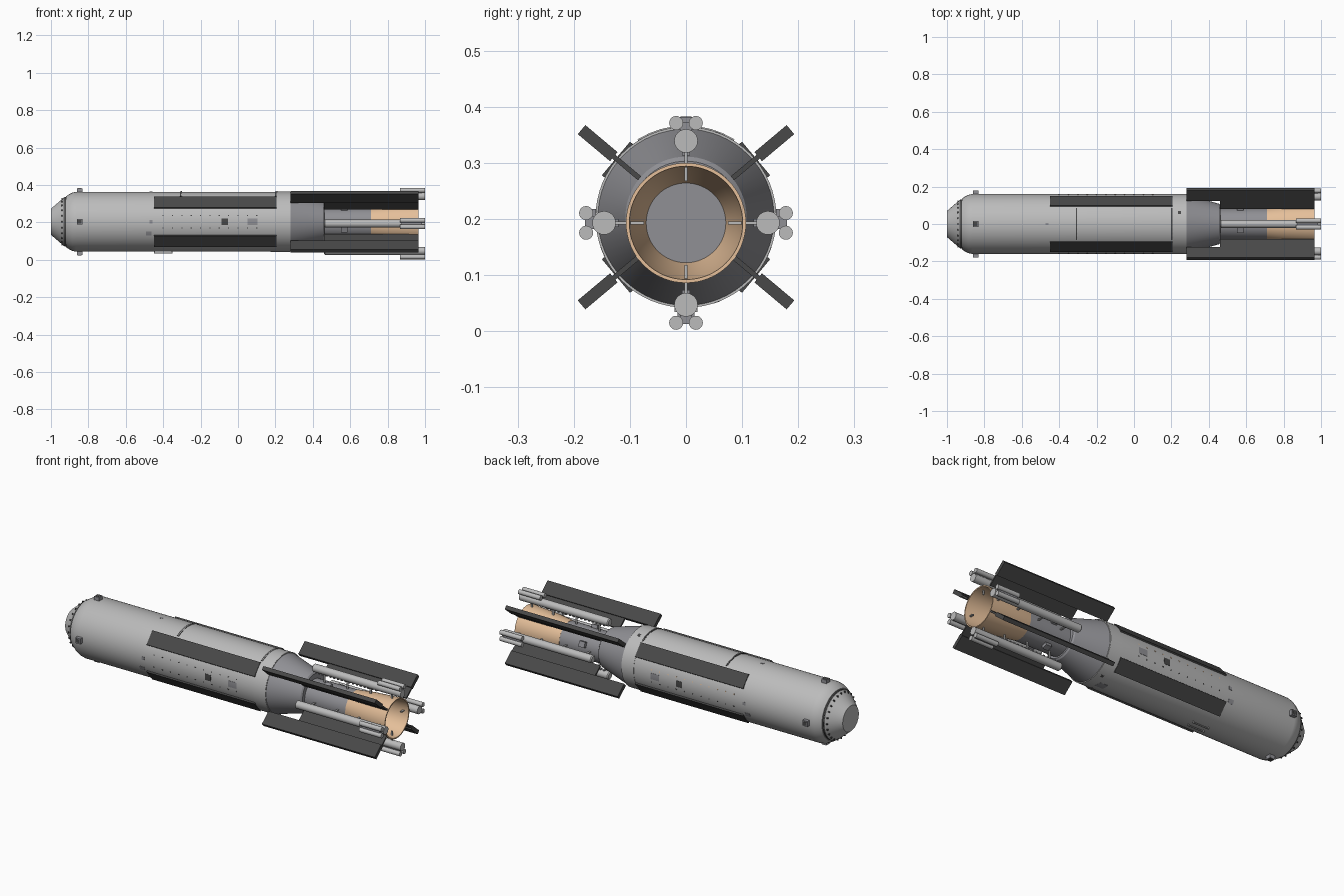
import bpy, bmesh
from math import sin, cos, pi, radians
from mathutils import Matrix, Vector

cube = bpy.data.objects.get("Cube")
if cube:
    bpy.data.objects.remove(cube)

BODY_Z = 0.203    # axis of hull and fins
ENGINE_Z = 0.193  # axis of engine and thruster rods


def material(name, r, g, b):
    m = bpy.data.materials.new(name)
    m.use_nodes = True
    m.diffuse_color = (r, g, b, 1)
    m.node_tree.nodes["Principled BSDF"].inputs["Base Color"].default_value = (r, g, b, 1)
    return m


light = material("light_grey", 0.5, 0.5, 0.5)
mid = material("mid_grey", 0.28, 0.28, 0.30)
dark = material("dark_grey", 0.065, 0.065, 0.065)
tan = material("tan", 0.78, 0.52, 0.32)


def finish(name, bm, mat, smooth=False):
    bmesh.ops.recalc_face_normals(bm, faces=bm.faces)
    me = bpy.data.meshes.new(name)
    bm.to_mesh(me)
    bm.free()
    ob = bpy.data.objects.new(name, me)
    bpy.context.collection.objects.link(ob)
    me.materials.append(mat)
    if smooth:
        bpy.ops.object.select_all(action='DESELECT')
        ob.select_set(True)
        bpy.context.view_layer.objects.active = ob
        bpy.ops.object.shade_smooth_by_angle(angle=radians(25))
    return ob


def revolve(name, profile, z, mat, sides=64, y=0, closed=False):
    """Turn (x, radius) points around a lengthwise axis."""
    bm = bmesh.new()
    rings = [[bm.verts.new((x, y + r * cos(2 * pi * i / sides), z + r * sin(2 * pi * i / sides)))
              for i in range(sides)] for x, r in profile]
    pairs = list(zip(rings, rings[1:]))
    if closed:
        pairs.append((rings[-1], rings[0]))
    else:
        bm.faces.new(rings[0])
        bm.faces.new(rings[-1])
    for a, b in pairs:
        for i in range(sides):
            j = (i + 1) % sides
            bm.faces.new((a[i], a[j], b[j], b[i]))
    return finish(name, bm, mat, True)


def plate(name, x0, x1, r0, r1, width, angle, z, mat, shift=0):
    """Box from radius r0 to r1 in the direction of angle (0 = +y, 90 = up)."""
    bm = bmesh.new()
    bmesh.ops.create_cube(bm, size=1)
    bm.transform(Matrix.Translation((0, 0, z)) @ Matrix.Rotation(radians(angle), 4, 'X')
                 @ Matrix.Translation(((x0 + x1) / 2, (r0 + r1) / 2, shift))
                 @ Matrix.Diagonal((x1 - x0, r1 - r0, width, 1)))
    return finish(name, bm, mat)


def patch(name, x, width, a0, a1, mat, lift=0.0015):
    """Thin curved cover lying on the hull."""
    bm = bmesh.new()
    rows = []
    n = 8
    for i in range(n + 1):
        a = radians(a0 + (a1 - a0) * i / n)
        rows.append([bm.verts.new((px, r * cos(a), BODY_Z + r * sin(a)))
                     for px, r in ((x - width / 2, 0.158), (x - width / 2, 0.16 + lift),
                                   (x + width / 2, 0.16 + lift), (x + width / 2, 0.158))])
    for a, b in zip(rows, rows[1:]):
        for k in range(4):
            m = (k + 1) % 4
            bm.faces.new((a[k], a[m], b[m], b[k]))
    bm.faces.new(rows[0])
    bm.faces.new(rows[-1])
    return finish(name, bm, mat)


# Hull, nose and rear cone
revolve("nose_cone", [(-1, 0.07), (-0.93, 0.13), (-0.91, 0.13)], BODY_Z, light)
revolve("nose_cap", [(-1.0, 0.06), (-0.99, 0.06)], BODY_Z, mid)
revolve("nose_seam", [(-0.928, 0.132), (-0.918, 0.132)], BODY_Z, dark)
revolve("hull", [(-0.92, 0.136), (-0.905, 0.146), (-0.885, 0.156), (-0.865, 0.16), (0.28, 0.16)],
        BODY_Z, light)
revolve("hull_collar", [(0.205, 0.1612), (0.279, 0.1612)], BODY_Z, light)
revolve("rear_cone", [(0.28, 0.157), (0.455, 0.108), (0.462, 0.1)], BODY_Z, mid)

# Engine chamber and open nozzle
revolve("engine_chamber", [(0.45, 0.082), (0.712, 0.084)], ENGINE_Z, mid)
revolve("nozzle", [(0.71, 0.085), (0.8, 0.096), (0.965, 0.107), (0.965, 0.101),
                   (0.8, 0.089), (0.713, 0.071)], ENGINE_Z, tan, closed=True)

for a in (40, 140, 220, 320):
    # Fins: thick outer panel with thin inner web
    plate("fin_panel", 0.28, 0.965, 0.168, 0.243, 0.021, a, BODY_Z, dark)
    plate("fin_web", 0.46, 0.965, 0.108, 0.17, 0.009, a, BODY_Z, dark)
    # Flat panels along the hull
    plate("hull_panel", -0.45, 0.205, 0.152, 0.163, 0.078, a, BODY_Z, dark)

for a in range(0, 360, 90):
    d = Vector((cos(radians(a)), sin(radians(a))))
    s = Vector((-d.y, d.x))
    # Thruster rods with paired end tubes
    c = d * 0.146
    revolve("thruster_rod", [(0.46, 0.016), (0.465, 0.021), (1, 0.021)],
            ENGINE_Z + c.y, light, 24, c.x)
    for side in (-1, 1):
        p = d * 0.178 + s * 0.0175 * side
        revolve("thruster_tube", [(0.867, 0.0125), (1, 0.0125)], ENGINE_Z + p.y, light, 20, p.x)
    plate("tube_mount", 0.875, 0.985, 0.15, 0.18, 0.022, a, ENGINE_Z, mid)
    # Struts and ribs joining rods to the engine
    for x in (0.52, 0.66, 0.80, 0.93):
        plate("rod_strut", x, x + 0.01, 0.075, 0.14, 0.005, a, ENGINE_Z, light)
    for i in range(16):
        x = 0.49 + i * 0.023
        plate("rod_rib", x, x + 0.009, 0.12, 0.13, 0.014, a, ENGINE_Z, mid)
    plate("chamber_box", 0.55, 0.585, 0.075, 0.1, 0.03, a + 20, ENGINE_Z, mid)
    # Attitude thruster blocks near the nose
    plate("nose_thruster", -0.862, -0.832, 0.15, 0.179, 0.03, a, BODY_Z, mid)
    plate("nose_thruster_cap", -0.858, -0.836, 0.178, 0.18, 0.02, a, BODY_Z, dark)

# Curved bars over the top of the hull
for x in (-0.305, 0.205):
    patch("top_groove", x, 0.012, 58, 122, dark)
    patch("top_bar", x + 0.003, 0.004, 58, 122, light, 0.0035)

# Hatches and small covers on both flanks
for mirror in (False, True):
    for name, x, w, a, half, mat in (("dark_hatch", -0.07, 0.035, 0, 6, dark),
                                     ("grey_hatch", 0.077, 0.052, 0, 6, mid),
                                     ("small_cover", -0.478, 0.03, -23, 4, mid),
                                     ("sensor_cover", -0.465, 0.016, 0, 3, mid)):
        centre = 180 - a if mirror else a
        patch(name, x, w, centre - half, centre + half, mat)
    # Rows of rivets along the flank
    for x in range(11):
        for a in (12, -12):
            centre = 180 - a if mirror else a
            patch("rivet", -0.4 + x * 0.05, 0.006, centre - 1, centre + 1,
                  tan if mirror is False and a > 0 else dark, 0.001)

# Dark ports near the rear, covers and rail beneath
patch("top_port", 0.242, 0.016, 65, 71, dark)
patch("top_cover", -0.465, 0.016, 88, 92, mid)
patch("belly_cover", 0.2, 0.05, 262, 276, mid)
patch("belly_port", 0.245, 0.016, 288, 293, dark)
for s in (-0.018, 0.018):
    plate("belly_rail", -0.45, -0.35, 0.164, 0.169, 0.005, 270, BODY_Z, light, s)
    for x in (-0.45, -0.355):
        plate("belly_rail_post", x, x + 0.005, 0.155, 0.167, 0.005, 270, BODY_Z, light, s)

# Bolts around the nose
for i in range(24):
    plate("nose_bolt", -0.945, -0.938, 0.115, 0.126, 0.006, i * 15, BODY_Z, dark)
